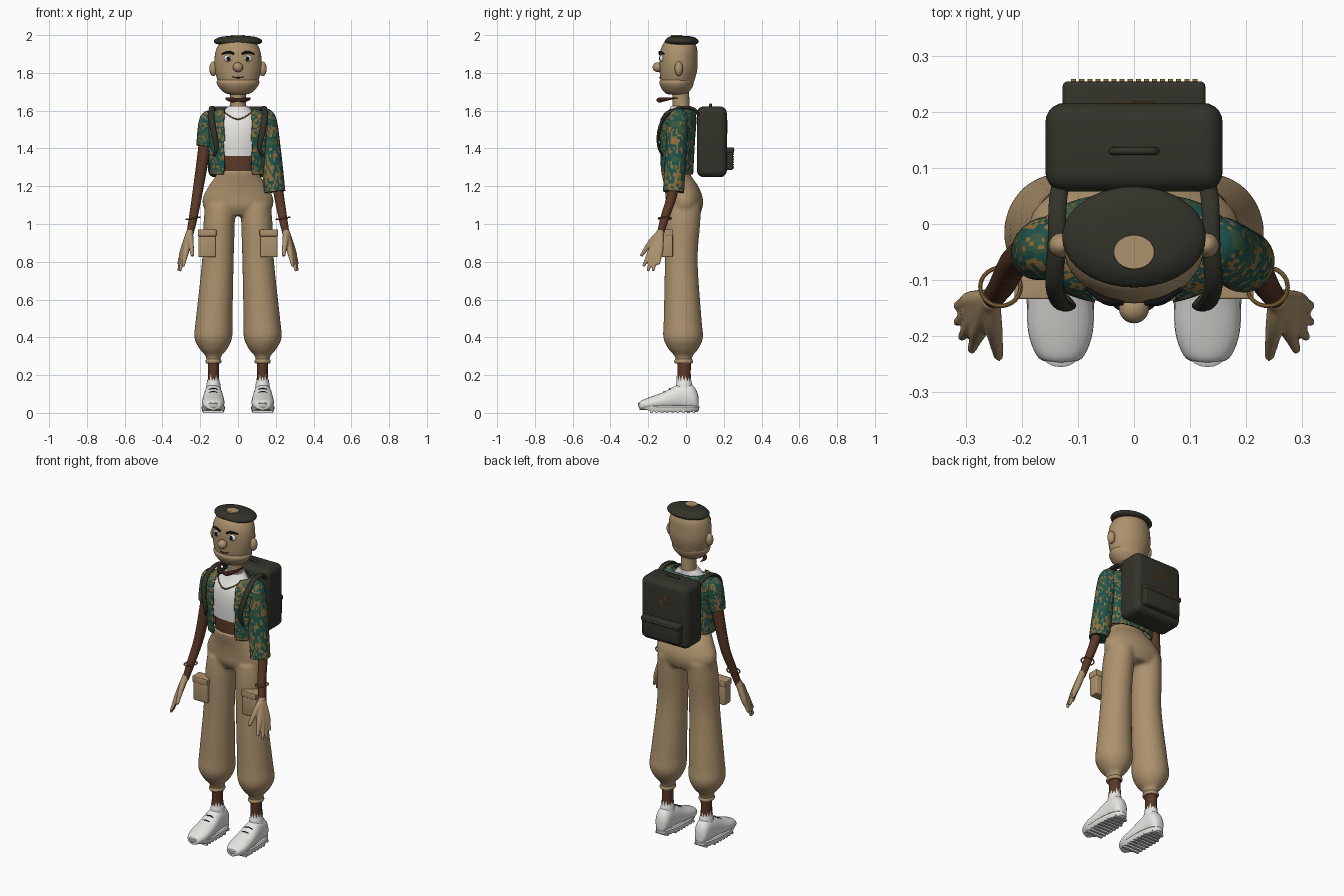
import bpy, bmesh, math, random
from mathutils import Vector, noise

if "Cube" in bpy.data.objects:
    bpy.data.objects.remove(bpy.data.objects["Cube"])
random.seed(4)


def material(name, r, g, b):
    m = bpy.data.materials.new(name)
    m.diffuse_color = (r, g, b, 1)
    m.use_nodes = True
    m.node_tree.nodes["Principled BSDF"].inputs["Base Color"].default_value = m.diffuse_color
    return m


TAN = material("tan", .42, .29, .155)
BROWN = material("brown", .105, .04, .02)
WHITE = material("white", .8, .79, .76)
CHARCOAL = material("charcoal", .033, .033, .024)
TEAL = material("teal", .012, .085, .07)
OLIVE = material("olive green", .04, .10, .05)
GOLD = material("gold", .29, .16, .045)
DARK = material("dark brown", .045, .014, .009)
BLACK = material("black", .006, .006, .006)


def spline(pts, k):
    """Catmull-Rom resampling of tuples."""
    out = []
    for i in range(len(pts) - 1):
        a, b, c, d = (pts[max(0, min(len(pts) - 1, i + j))] for j in (-1, 0, 1, 2))
        for s in range(k):
            t = s / k
            out.append(tuple(.5 * (2 * q + (r - p) * t + (2 * p - 5 * q + 4 * r - w) * t * t
                                   + (3 * q - p - 3 * r + w) * t ** 3)
                             for p, q, r, w in zip(a, b, c, d)))
    return out + [tuple(pts[-1])]


def ring(c, u, v, n=32, e=1.0):
    """Superellipse around c with half-axis vectors u and v."""
    pts = []
    for i in range(n):
        a = 2 * math.pi * i / n
        ca, sa = math.cos(a), math.sin(a)
        pts.append(Vector(c) + Vector(u) * math.copysign(abs(ca) ** e, ca)
                   + Vector(v) * math.copysign(abs(sa) ** e, sa))
    return pts


def stack(st, k=4, n=32, e=1.0):
    """Horizontal rings from (z, cx, cy, rx, ry) stations."""
    return [ring((x, y, z), (rx, 0, 0), (0, ry, 0), n, e) for z, x, y, rx, ry in spline(st, k)]


def tube(pts, k=5, n=12, flat=1.0):
    """Rings along a path of (x, y, z, radius)."""
    p = spline(pts, k)
    rings, nrm = [], None
    for i, q in enumerate(p):
        t = (Vector(p[min(i + 1, len(p) - 1)][:3]) - Vector(p[max(i - 1, 0)][:3])).normalized()
        if nrm is None:
            nrm = Vector((1, 0, 0)) if abs(t.x) < .8 else Vector((0, 0, 1))
        nrm = (nrm - t * nrm.dot(t)).normalized()
        rings.append(ring(q[:3], nrm * q[3], t.cross(nrm) * q[3] * flat, n))
    return rings


def build(name, shells, mats, cap=True, drop=None, rule=None):
    bm = bmesh.new()
    for rings in shells:
        vs = [[bm.verts.new(p) for p in r] for r in rings]
        n = len(vs[0])
        for a, b in zip(vs, vs[1:]):
            for i in range(n):
                bm.faces.new((a[i], a[(i + 1) % n], b[(i + 1) % n], b[i]))
        if cap:
            bm.faces.new(vs[0][::-1])
            bm.faces.new(vs[-1])
    bmesh.ops.recalc_face_normals(bm, faces=bm.faces)
    if drop:
        bmesh.ops.delete(bm, geom=[f for f in bm.faces if drop(f.calc_center_median())], context='FACES')
    if rule:
        for f in bm.faces:
            f.material_index = rule(f.calc_center_median())
    return finish(name, bm, mats)


def finish(name, bm, mats):
    me = bpy.data.meshes.new(name)
    bm.to_mesh(me)
    bm.free()
    for m in (mats if isinstance(mats, list) else [mats]):
        me.materials.append(m)
    o = bpy.data.objects.new(name, me)
    bpy.context.collection.objects.link(o)
    return o


def ball(name, c, r, mat):
    bm = bmesh.new()
    bmesh.ops.create_uvsphere(bm, u_segments=24, v_segments=14, radius=1)
    for v in bm.verts:
        v.co = Vector(c) + Vector((v.co.x * r[0], v.co.y * r[1], v.co.z * r[2]))
    return finish(name, bm, mat)


def box(name, lo, hi, mat, bevel=0, seg=3):
    bm = bmesh.new()
    bmesh.ops.create_cube(bm, size=1)
    for v in bm.verts:
        v.co = Vector([(a + b) / 2 + q * (b - a) for a, b, q in zip(lo, hi, v.co)])
    if bevel:
        bmesh.ops.bevel(bm, geom=bm.edges[:], offset=bevel, segments=seg, profile=.5, affect='EDGES')
    return finish(name, bm, mat)


def fuse(o, size, it):
    m = o.modifiers.new("fuse", 'REMESH')
    m.mode, m.voxel_size, m.use_smooth_shade = 'VOXEL', size, True
    s = o.modifiers.new("soften", 'SMOOTH')
    s.factor, s.iterations = .5, it


def weave(c):
    """Jacket cloth: gold threads in patches over teal, gold hem and front edges."""
    if c.z < 1.275 and c.z > 1.2 or (abs(c.x) < .086 and c.y < -.08):
        return random.choice((0, 2))
    v = noise.noise(Vector((c.x * 16, c.y * 16, c.z * 24)))
    if random.random() < (.5 if v > .05 else .1):
        return 2
    return 1 if v < -.25 else 0


# head, jaw and neck
build("head", [stack([(1.72, 0, -.045, .085, .075), (1.76, 0, -.045, .108, .09), (1.82, 0, -.04, .123, .1),
                      (1.88, 0, -.04, .124, .101), (1.93, 0, -.037, .113, .095), (1.965, 0, -.035, .085, .075),
                      (1.985, 0, -.035, .03, .03)], 5, 40)], TAN)
build("jaw", [stack([(1.685, 0, -.05, .04, .04), (1.695, 0, -.05, .072, .062), (1.725, 0, -.05, .102, .084),
                     (1.75, 0, -.05, .113, .091), (1.766, 0, -.048, .106, .086)], 4, 40)], TAN)
build("neck", [stack([(1.56, 0, -.025, .052, .05), (1.62, 0, -.025, .043, .045), (1.72, 0, -.03, .043, .045)])], TAN)
ball("nose", (0, -.15, 1.83), (.027, .027, .026), TAN)
build("mouth", [tube([(-.03, -.134, 1.779, .002), (0, -.139, 1.774, .003), (.03, -.134, 1.779, .002)])], DARK)
for s in (-1, 1):
    ball("ear", (s * .13, -.038, 1.822), (.022, .022, .038), TAN)
    ball("eye_white", (s * .05, -.128, 1.876), (.025, .012, .019), WHITE)
    ball("pupil", (s * .05, -.138, 1.876), (.011, .004, .012), BLACK)
    build("eyebrow", [tube([(s * .02, -.14, 1.9, .005), (s * .05, -.137, 1.91, .007), (s * .085, -.115, 1.9, .003)])], BLACK)
build("moustache", [tube([(-.065, -.045, 1.668, .002), (-.055, -.1, 1.662, .009), (-.025, -.14, 1.656, .013),
                          (0, -.145, 1.658, .009), (.025, -.14, 1.656, .013), (.055, -.1, 1.662, .009),
                          (.065, -.045, 1.668, .002)])], DARK)
# flat cap with tan crown spot
build("cap", [stack([(1.95, 0, -.023, .105, .07), (1.957, 0, -.023, .122, .086), (1.968, 0, -.023, .128, .09),
                     (1.98, 0, -.023, .118, .082), (1.992, 0, -.025, .085, .06), (1.996, 0, -.03, .03, .025)], 4, 40)], CHARCOAL)
build("cap_spot", [stack([(1.985, 0, -.05, .038, .032), (2.0, 0, -.05, .036, .03)], 1)], TAN)

# torso, shirt and open jacket
build("midriff", [stack([(1.24, 0, -.06, .1, .06), (1.32, 0, -.055, .105, .068), (1.42, 0, -.05, .115, .07)])], BROWN)
build("shirt", [stack([(1.36, 0, -.053, .118, .076), (1.46, 0, -.05, .13, .083), (1.54, 0, -.045, .125, .077),
                       (1.59, 0, -.035, .085, .06), (1.625, 0, -.028, .052, .052)])], WHITE)
cloth = [TEAL, OLIVE, GOLD]
jacket = build("jacket", [stack([(1.262, 0, -.05, .145, .084), (1.36, 0, -.05, .153, .089), (1.46, 0, -.048, .166, .093),
                                 (1.54, 0, -.043, .176, .094), (1.58, 0, -.037, .155, .085), (1.605, 0, -.03, .1, .065)],
                                9, 110, .85)], cloth, False, lambda c: c.y < -.05 and abs(c.x) < .073, weave)
m = jacket.modifiers.new("thickness", 'SOLIDIFY')
m.thickness, m.offset = .008, 0
build("long_sleeve", [tube([(.13, -.04, 1.575, .035), (.148, -.042, 1.55, .055), (.17, -.052, 1.4, .056),
                            (.195, -.066, 1.17, .056)], 13, 40)], cloth, rule=weave)
build("short_sleeve", [tube([(-.13, -.04, 1.575, .035), (-.148, -.042, 1.55, .055), (-.162, -.046, 1.48, .054),
                             (-.172, -.052, 1.41, .048)], 8, 40)], cloth, rule=weave)
build("necklace", [tube([(-.08, -.08, 1.6, .003), (-.045, -.115, 1.572, .003), (0, -.132, 1.555, .004),
                         (.045, -.115, 1.572, .003), (.08, -.08, 1.6, .003)])], GOLD)

# trousers: pelvis and two balloon legs fused
leg = [(.265, .13, -.013, .036, .043), (.3, .13, -.013, .041, .047), (.34, .13, -.014, .074, .08),
       (.4, .131, -.015, .1, .105), (.5, .126, -.018, .097, .1), (.8, .107, -.025, .084, .087),
       (1.0, .1, -.018, .083, .093), (1.1, .093, -.01, .08, .092)]
pelvis = [(1.045, 0, -.005, .15, .075), (1.09, 0, -.008, .183, .096), (1.14, 0, -.01, .186, .098),
          (1.2, 0, -.025, .155, .09), (1.25, 0, -.048, .121, .078), (1.285, 0, -.06, .107, .072)]
trousers = build("trousers", [stack(pelvis, 5, 40)] +
                 [stack([(z, s * x, y, a, b) for z, x, y, a, b in leg], 6, 32) for s in (-1, 1)], TAN)
fuse(trousers, .01, 4)

for s in (-1, 1):
    # cargo pocket and cuff band
    x0, x1 = sorted((s * .118, s * .21))
    box("cargo_pocket", (x0, -.128, .825), (x1, -.07, .965), TAN, .006)
    box("cargo_flap", (x0 - .003, -.134, .935), (x1 + .003, -.068, .972), TAN, .004)
    build("cuff", [stack([(.262, s * .13, -.013, .038, .045), (.272, s * .13, -.013, .043, .05),
                          (.284, s * .13, -.013, .038, .045)])], TAN)
    build("ankle", [stack([(.1, s * .13, -.01, .03, .036), (.2, s * .13, -.01, .029, .035), (.29, s * .13, -.01, .03, .036)])], BROWN)
    # shoe: sole, tread, upper, frayed sock and laces
    sole = [ring((s * .131, -.092, z), (a, 0, 0), (0, b, 0), 40, .85) for z, a, b in
            ((.006, .056, .152), (.012, .06, .16), (.032, .062, .163), (.038, .056, .156))]
    for r in sole:
        for v in r:
            v.z += max(0, -.16 - v.y) * .2
    build("sole", [sole], WHITE)
    for i in range(9):
        y = -.19 + i * .028
        w = .055 if i < 7 else .04
        box("tread", (s * .131 - w, y, 0), (s * .131 + w, y + .014, .012), WHITE)
    upper = spline([(-.247, .022, .055), (-.235, .042, .066), (-.19, .058, .084), (-.12, .058, .11), (-.06, .052, .142),
                    (-.02, .048, .155), (.025, .045, .152), (.052, .036, .125), (.065, .02, .09)], 4)
    build("shoe_upper", [[ring((s * .131, y, (t + .015) / 2), (w, 0, 0), (0, 0, (t - .015) / 2), 28, .9)
                          for y, w, t in upper]], WHITE)
    sock = stack([(.1, s * .13, -.01, .044, .052), (.155, s * .13, -.01, .036, .042), (.165, s * .13, -.01, .033, .039)], 2, 28)
    sock.append([Vector((p.x, p.y, .168 + (i % 2) * random.uniform(.015, .04))) for i, p in enumerate(sock[-1])])
    build("frayed_sock", [sock], WHITE, False)
    for y, z in ((-.115, .113), (-.085, .13)):
        build("lace", [tube([(s * .131 - .025, y, z - .007, .003), (s * .131, y - .002, z, .003),
                             (s * .131 + .025, y, z - .007, .003)])], BLACK)
    # arm, bangle and hand
    build("arm", [tube([(s * .16, -.042, 1.54, .036), (s * .178, -.048, 1.4, .033), (s * .212, -.068, 1.18, .027),
                        (s * .236, -.11, 1.04, .023), (s * .256, -.138, .94, .018)], 6, 20)], BROWN)
    bangle = [(s * .238 + .036 * math.cos(a), -.112 + .034 * math.sin(a), 1.03 + .006 * math.cos(a), .004)
              for a in [i * math.pi / 8 for i in range(17)]]
    build("bangle", [tube(bangle, 2, 8)], GOLD)
    fingers = [((.274, -.184, .86), (.29, -.226, .775)), ((.283, -.17, .85), (.308, -.203, .75)),
               ((.288, -.153, .85), (.315, -.175, .752)), ((.29, -.136, .862), (.316, -.146, .785))]
    shells = [tube([(s * .253, -.134, .965, .019), (s * k[0], k[1], k[2], .017),
                    (s * (k[0] + t[0]) / 2, (k[1] + t[1]) / 2, (k[2] + t[2]) / 2, .012),
                    (s * t[0], t[1], t[2], .008)], 4) for k, t in fingers]
    shells.append(tube([(s * .255, -.14, .95, .018), (s * .25, -.185, .905, .016), (s * .241, -.238, .83, .009)], 5))
    fuse(build("hand", shells, TAN), .005, 3)
    # shoulder strap
    build("shoulder_strap", [tube([(s * .13, .075, 1.57, .016), (s * .136, .035, 1.61, .016), (s * .138, -.04, 1.612, .016),
                                   (s * .142, -.11, 1.57, .016), (s * .13, -.143, 1.49, .016), (s * .115, -.145, 1.41, .012),
                                   (s * .13, -.125, 1.36, .008)], 6, 14, .6)], CHARCOAL)

# backpack, front pocket, gold stitching and diamond patch
box("backpack", (-.158, .058, 1.248), (.158, .216, 1.622), CHARCOAL, .035, 5)
box("backpack_pocket", (-.124, .19, 1.285), (.124, .25, 1.405), CHARCOAL, .012)
box("pocket_flap", (-.127, .19, 1.375), (.127, .254, 1.405), CHARCOAL, .008)
for i in range(16):
    x = -.112 + i * .0144
    box("pocket_stitch", (x, .252, 1.388), (x + .009, .258, 1.394), GOLD)
for i in range(6):
    for s in (-1, 1):
        z = 1.295 + i * .014
        box("pocket_side_stitch", (s * .112 - .002, .248, z), (s * .112 + .002, .254, z + .009), GOLD)
for r in (.034, .018):
    d = [(r * math.cos(a), .217, 1.515 + r * math.sin(a), .003) for a in [i * math.pi / 2 for i in range(5)]]
    for a, b in zip(d, d[1:]):
        build("diamond_patch", [tube([a, b], 1, 6)], GOLD)
build("carry_handle", [tube([(-.04, .13, 1.612, .007), (-.03, .13, 1.63, .007), (.03, .13, 1.63, .007), (.04, .13, 1.612, .007)])], CHARCOAL)

# smooth shading with crisp edges
for o in bpy.context.collection.objects:
    o.select_set(True)
    bpy.context.view_layer.objects.active = o
bpy.ops.object.shade_smooth_by_angle(angle=math.radians(40))
